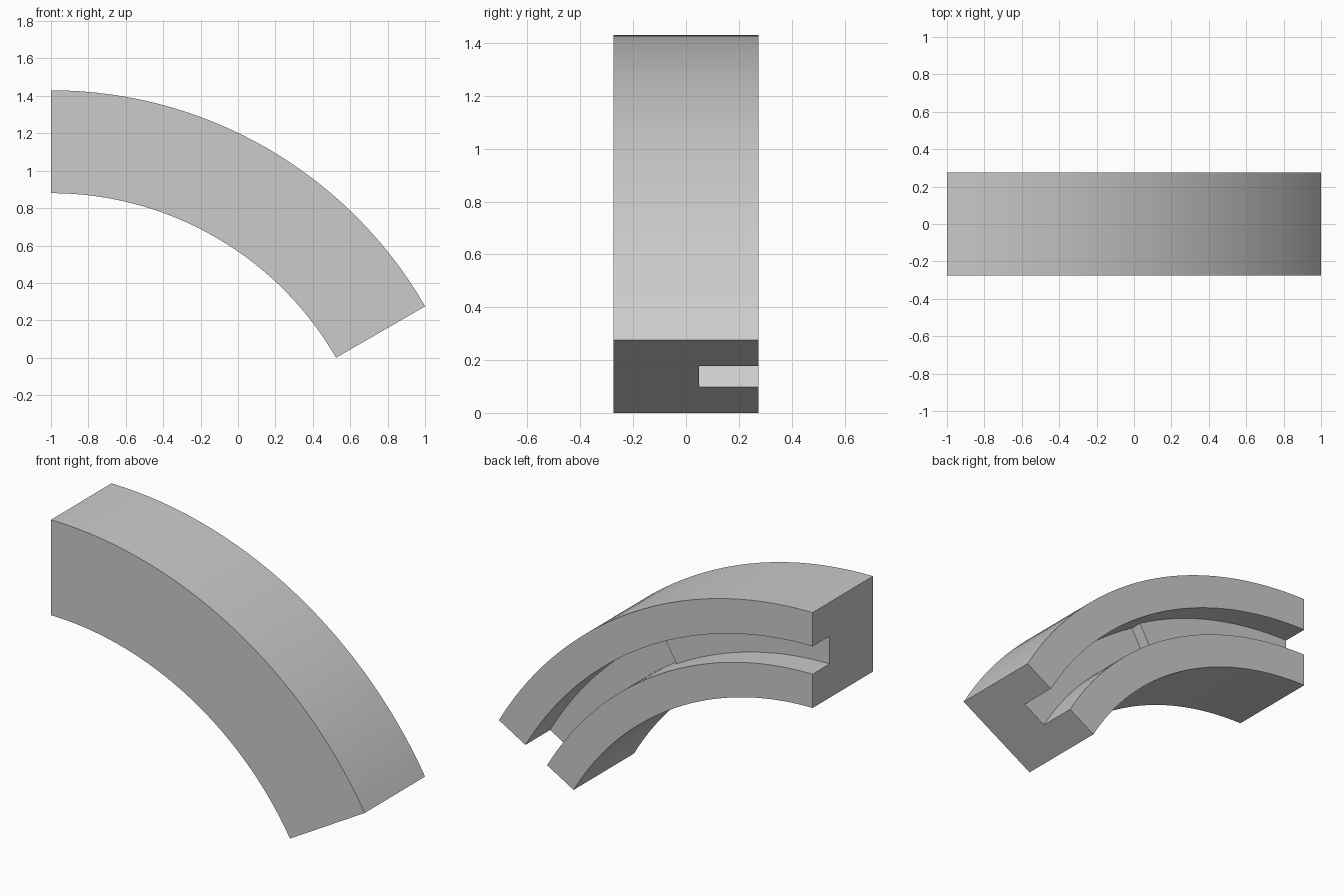
import bpy, bmesh
from math import sin, cos, radians

cube = bpy.data.objects.get("Cube")
if cube:
    bpy.data.objects.remove(cube, do_unlink=True)

R_IN, R_OUT = 1.76, 2.31       # curved block radii
G_IN, G_OUT = 1.955, 2.115     # groove radii
HALF = 0.275                   # half width
SHALLOW, DEEP = 0.12, 0.05     # groove floor positions in y
CENTRE_X, CENTRE_Z = -1.0, -0.88
MIDDLE, END, STEPS = 30, 60, 15

bm = bmesh.new()


def point(y, r, angle):
    a = radians(angle)
    return bm.verts.new((CENTRE_X + r * sin(a), y, CENTRE_Z + r * cos(a)))


def face(section, angle):
    bm.faces.new([point(y, r, angle) for y, r in section])


def sweep(section, start, stop):
    rings = [[point(y, r, start + (stop - start) * i / STEPS) for y, r in section]
             for i in range(STEPS + 1)]
    for a, b in zip(rings, rings[1:]):
        for i in range(len(section)):
            j = (i + 1) % len(section)
            bm.faces.new((a[i], a[j], b[j], b[i]))


# Cross-sections: a C shape open to the back
outer = [(HALF, R_IN), (-HALF, R_IN), (-HALF, R_OUT), (HALF, R_OUT), (HALF, G_OUT)]
shallow_floor = [(SHALLOW, G_OUT), (SHALLOW, G_IN)]
deep_floor = [(DEEP, G_OUT), (DEEP, G_IN)]
lip = [(HALF, G_IN)]
shallow = outer + shallow_floor + lip
deep = outer + shallow_floor[:1] + deep_floor + shallow_floor[1:] + lip

# Block halves, end faces and the step in the groove floor
sweep(shallow, 0, MIDDLE)
sweep(deep, MIDDLE, END)
face(shallow, 0)
face(deep, END)
face(shallow_floor + deep_floor[::-1], MIDDLE)

bmesh.ops.remove_doubles(bm, verts=bm.verts[:], dist=0.0005)
bmesh.ops.recalc_face_normals(bm, faces=bm.faces[:])
mesh = bpy.data.meshes.new("grooved_arc_block")
bm.to_mesh(mesh)
bm.free()

# Single grey finish
grey = bpy.data.materials.new("light_grey")
grey.use_nodes = True
colour = (0.6, 0.6, 0.6, 1.0)
grey.diffuse_color = colour
grey.node_tree.nodes["Principled BSDF"].inputs["Base Color"].default_value = colour
mesh.materials.append(grey)

block = bpy.data.objects.new("grooved_arc_block", mesh)
bpy.context.collection.objects.link(block)
bpy.ops.object.select_all(action="DESELECT")
block.select_set(True)
bpy.context.view_layer.objects.active = block
bpy.ops.object.shade_smooth_by_angle(angle=radians(30))
